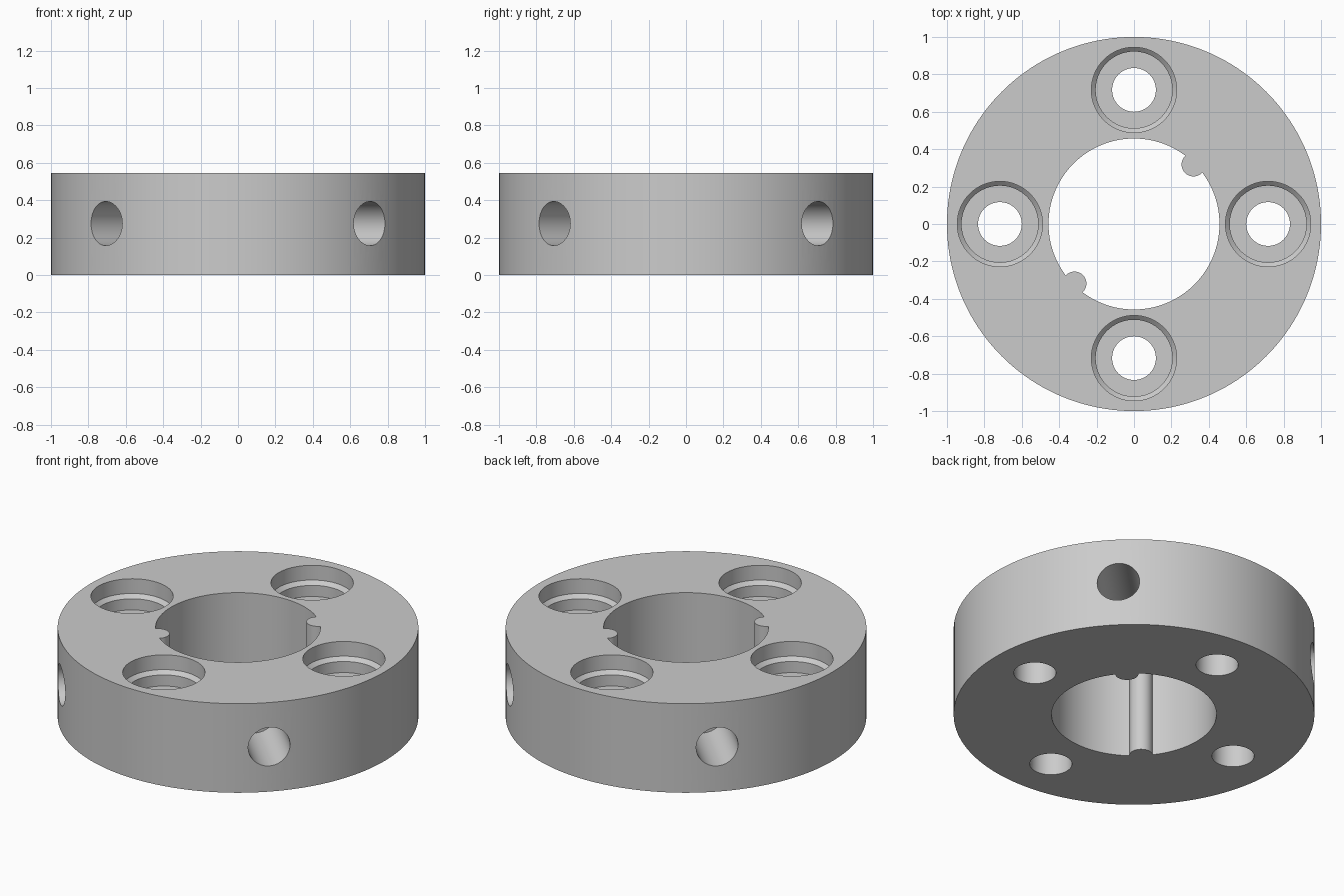
import bpy, bmesh, math
from mathutils import Matrix

if "Cube" in bpy.data.objects:
    bpy.data.objects.remove(bpy.data.objects["Cube"])

HEIGHT = 0.545


def lathe(name, profile, steps, matrix=Matrix()):
    """Solid of revolution about z from (radius, z) points, closed with end caps."""
    bm = bmesh.new()
    rings = [[bm.verts.new((r * math.cos(2 * math.pi * i / steps),
                            r * math.sin(2 * math.pi * i / steps), z))
              for i in range(steps)] for r, z in profile]
    for a, b in zip(rings, rings[1:]):
        for i in range(steps):
            j = (i + 1) % steps
            bm.faces.new((a[i], a[j], b[j], b[i]))
    bm.faces.new(rings[0][::-1])
    bm.faces.new(rings[-1])
    bm.transform(matrix)
    bmesh.ops.recalc_face_normals(bm, faces=bm.faces)
    mesh = bpy.data.meshes.new(name)
    bm.to_mesh(mesh)
    bm.free()
    obj = bpy.data.objects.new(name, mesh)
    bpy.context.collection.objects.link(obj)
    return obj


def combine(target, tool, operation):
    """Apply a boolean and remove the tool object."""
    tool.hide_render = True
    mod = target.modifiers.new("boolean", 'BOOLEAN')
    mod.operation, mod.solver, mod.object = operation, 'EXACT', tool
    bpy.context.view_layer.objects.active = target
    bpy.ops.object.modifier_apply(modifier=mod.name)
    bpy.data.objects.remove(tool)


# Flange disc with central bore
flange = lathe("flange_ring", [(1, 0), (1, HEIGHT)], 160)
combine(flange, lathe("bore_cutter", [(0.457, -0.1), (0.457, HEIGHT + 0.1)], 128), 'DIFFERENCE')

# Two round locating ribs inside the bore
for angle in (45, 225):
    place = Matrix.Rotation(math.radians(angle), 4, 'Z') @ Matrix.Translation((0.45, 0, 0))
    combine(flange, lathe("locating_rib", [(0.064, 0), (0.064, HEIGHT)], 40, place), 'UNION')

# Stepped bolt holes: wide recess, sloped shoulder, narrower recess, through hole
bolt_profile = [(0.117, -0.1), (0.117, HEIGHT - 0.18), (0.205, HEIGHT - 0.18),
                (0.205, HEIGHT - 0.112), (0.228, HEIGHT - 0.09), (0.228, HEIGHT + 0.1)]
for k in range(4):
    place = Matrix.Rotation(k * math.pi / 2, 4, 'Z') @ Matrix.Translation((0.717, 0, 0))
    combine(flange, lathe("bolt_hole_cutter", bolt_profile, 64, place), 'DIFFERENCE')

# Blind radial holes in the rim, between the bolt holes
for k in range(4):
    place = (Matrix.Rotation(math.radians(45 + 90 * k), 4, 'Z')
             @ Matrix.Translation((0, 0, 0.275)) @ Matrix.Rotation(math.pi / 2, 4, 'Y'))
    combine(flange, lathe("rim_hole_cutter", [(0.118, 0.56), (0.118, 1.1)], 48, place), 'DIFFERENCE')

# Single grey finish, smooth walls with sharp rims
grey = bpy.data.materials.new("grey_metal")
grey.diffuse_color = (0.6, 0.6, 0.6, 1)
grey.use_nodes = True
grey.node_tree.nodes["Principled BSDF"].inputs["Base Color"].default_value = grey.diffuse_color
flange.data.materials.clear()
flange.data.materials.append(grey)
bpy.ops.object.select_all(action='DESELECT')
flange.select_set(True)
bpy.context.view_layer.objects.active = flange
bpy.ops.object.shade_smooth_by_angle(angle=math.radians(30))
